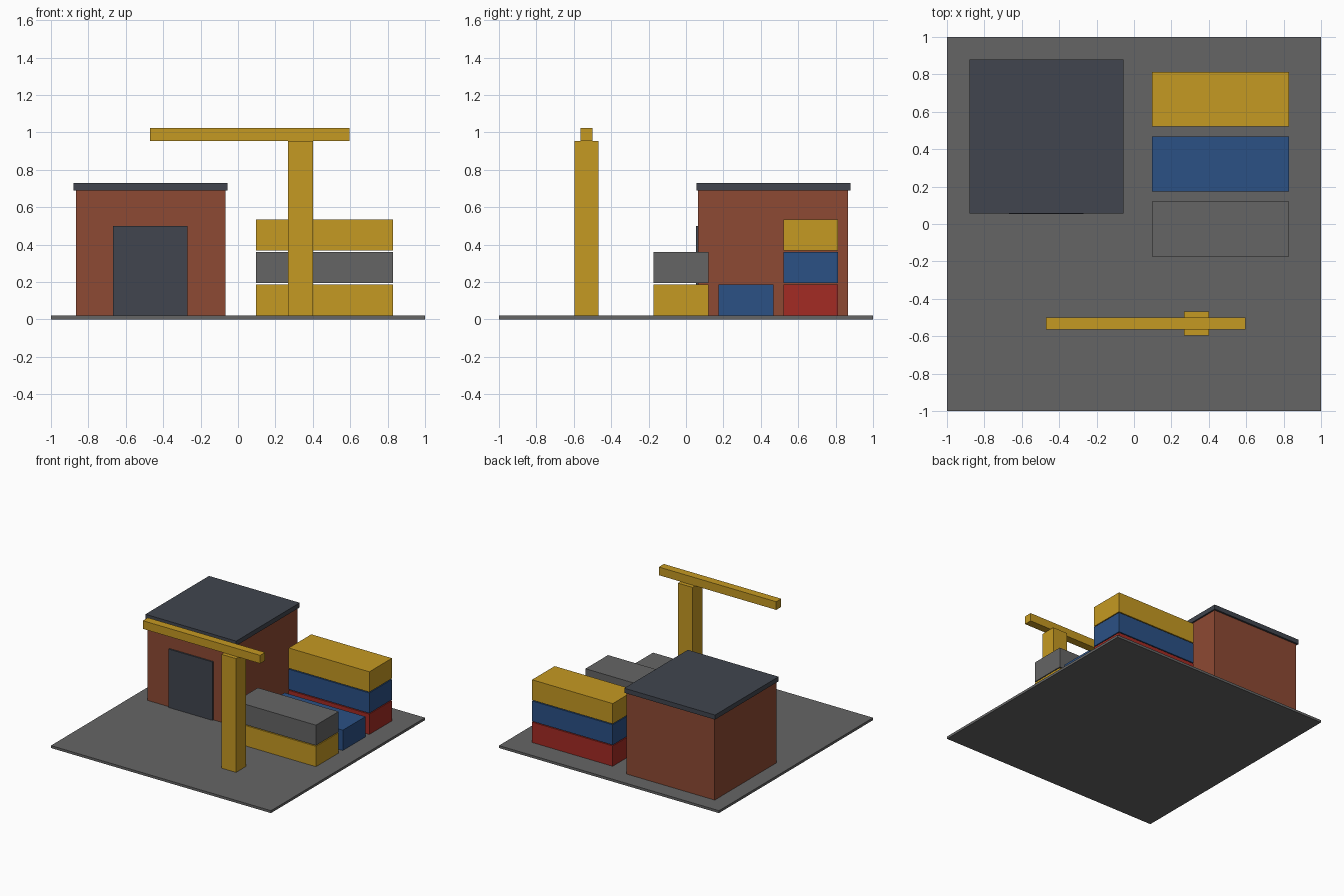
import bpy

cube = bpy.data.objects.get("Cube")
if cube:
    bpy.data.objects.remove(cube, do_unlink=True)


def material(name, rgb):
    mat = bpy.data.materials.new(name)
    mat.use_nodes = True
    mat.diffuse_color = (*rgb, 1)
    bsdf = next(n for n in mat.node_tree.nodes if n.type == "BSDF_PRINCIPLED")
    bsdf.inputs["Base Color"].default_value = (*rgb, 1)
    return mat


grey = material("concrete_grey", (0.13, 0.13, 0.13))
yellow = material("yellow_paint", (0.56, 0.32, 0.016))
brick = material("brick_red", (0.27, 0.068, 0.033))
slate = material("dark_slate", (0.052, 0.06, 0.077))
blue = material("blue_paint", (0.024, 0.082, 0.235))
red = material("red_paint", (0.37, 0.024, 0.017))


def box(name, x, y, z, mat):
    """Box spanning the given (low, high) range on each axis."""
    bpy.ops.mesh.primitive_cube_add(size=1)
    obj = bpy.context.object
    obj.name = obj.data.name = name
    spans = (x, y, z)
    for v in obj.data.vertices:
        v.co = [hi if c > 0 else lo for c, (lo, hi) in zip(v.co, spans)]
    obj.data.materials.append(mat)
    return obj


# Yard slab
FLOOR = 0.02
box("yard_ground", (-1, 1), (-1, 1), (0, FLOOR), grey)

# Warehouse with overhanging roof and door
box("warehouse_walls", (-0.867, -0.067), (0.065, 0.865), (FLOOR, 0.69), brick)
box("warehouse_roof", (-0.88, -0.055), (0.055, 0.88), (0.69, 0.728), slate)
box("warehouse_door", (-0.667, -0.27), (0.053, 0.066), (FLOOR, 0.5), slate)

# Container stacks, listed from front to back, each from the bottom up
LENGTH, DEPTH, HEIGHT, STEP = 0.733, 0.293, 0.167, 0.174
stacks = {
    "front": (-0.173, [yellow, grey]),
    "middle": (0.175, [blue]),
    "back": (0.52, [red, blue, yellow]),
}
for place, (y, colours) in stacks.items():
    for level, mat in enumerate(colours):
        z = FLOOR + level * STEP
        box(f"container_{place}_{level + 1}", (0.097, 0.097 + LENGTH),
            (y, y + DEPTH), (z, z + HEIGHT), mat)

# Crane mast and boom
box("crane_mast", (0.267, 0.4), (-0.597, -0.467), (FLOOR, 0.955), yellow)
box("crane_boom", (-0.47, 0.597), (-0.565, -0.5), (0.955, 1.022), yellow)
